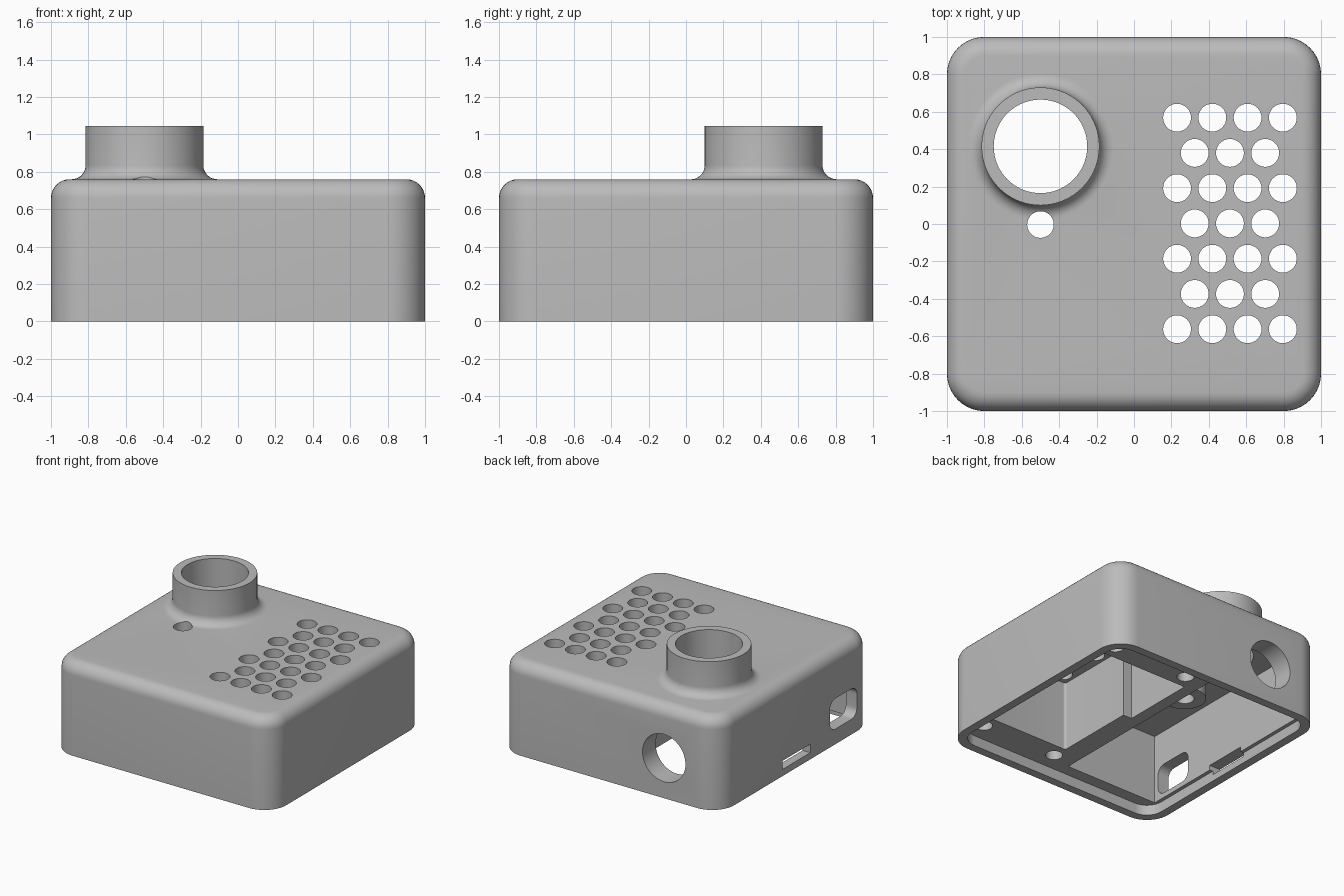
import bpy, bmesh, math
from mathutils import Matrix

if "Cube" in bpy.data.objects:
    bpy.data.objects.remove(bpy.data.objects["Cube"], do_unlink=True)

grey = bpy.data.materials.new("plain grey")
grey.use_nodes = True
grey.diffuse_color = (0.5, 0.5, 0.5, 1)
grey.node_tree.nodes["Principled BSDF"].inputs["Base Color"].default_value = (0.5, 0.5, 0.5, 1)


def make(name, bm):
    bmesh.ops.recalc_face_normals(bm, faces=bm.faces)
    mesh = bpy.data.meshes.new(name)
    bm.to_mesh(mesh)
    bm.free()
    mesh.materials.append(grey)
    obj = bpy.data.objects.new(name, mesh)
    bpy.context.collection.objects.link(obj)
    return obj


def box(name, lo, hi, radius=0, axis=2, top_radius=0):
    """Box between two corners, with edges along one axis and the top rim rounded."""
    bm = bmesh.new()
    bmesh.ops.create_cube(bm, size=1)
    for v in bm.verts:
        v.co = [a + (c + 0.5) * (b - a) for a, b, c in zip(lo, hi, v.co)]
    if radius:
        edges = [e for e in bm.edges
                 if abs((e.verts[0].co - e.verts[1].co).normalized()[axis]) > 0.9]
        bmesh.ops.bevel(bm, geom=edges, offset=radius, segments=10, profile=0.5, affect='EDGES')
    if top_radius:
        rim = [e for e in bm.edges if all(v.co.z > hi[2] - 1e-4 for v in e.verts)]
        bmesh.ops.bevel(bm, geom=rim, offset=top_radius, segments=8, profile=0.5, affect='EDGES')
    return make(name, bm)


def cylinder(name, centre, radius, depth, axis='Z', sides=48):
    bm = bmesh.new()
    turn = Matrix.Rotation(math.pi / 2, 4, 'X') if axis == 'Y' else Matrix()
    bmesh.ops.create_cone(bm, cap_ends=True, segments=sides, radius1=radius, radius2=radius,
                          depth=depth, matrix=Matrix.Translation(centre) @ turn)
    return make(name, bm)


def lathe(name, centre, profile, sides=72):
    """Closed solid turned from (radius, height) points."""
    bm = bmesh.new()
    rings = [[bm.verts.new((centre[0] + r * math.cos(2 * math.pi * i / sides),
                            centre[1] + r * math.sin(2 * math.pi * i / sides), z))
              for i in range(sides)] for r, z in profile]
    for a, b in zip(rings, rings[1:]):
        for i in range(sides):
            j = (i + 1) % sides
            bm.faces.new((a[i], a[j], b[j], b[i]))
    bm.faces.new(rings[0])
    bm.faces.new(rings[-1])
    return make(name, bm)


def combine(target, tool, operation='DIFFERENCE'):
    mod = target.modifiers.new(tool.name, 'BOOLEAN')
    mod.operation, mod.solver, mod.object = operation, 'EXACT', tool
    bpy.context.view_layer.objects.active = target
    bpy.ops.object.modifier_apply(modifier=mod.name)
    bpy.data.objects.remove(tool, do_unlink=True)


# Main shell
TOP, CEILING, LEDGE = 0.76, 0.66, 0.085
case = box("case_shell", (-1, -1, 0), (1, 1, TOP), 0.2, 2, 0.1)

# Round collar with a fillet at its foot
FILLET, COLLAR = 0.075, 0.315
foot = [(COLLAR + FILLET * (1 - math.sin(a)), TOP + FILLET * (1 - math.cos(a)))
        for a in (math.pi / 2 * i / 8 for i in range(9))]
combine(case, lathe("collar", (-0.5, 0.415),
                    [(COLLAR + FILLET, TOP - 0.03)] + foot + [(COLLAR, 1.045)]), 'UNION')

# Lid recess and the two inner compartments
combine(case, box("lid_recess", (-0.93, -0.93, -0.1), (0.93, 0.93, LEDGE), 0.14))
combine(case, box("main_bay", (-0.9, -0.83, 0), (-0.05, 0.83, CEILING)))
combine(case, box("speaker_bay", (0.13, -0.65, 0), (0.9, 0.65, CEILING), 0.02))
combine(case, box("speaker_bay_step", (0.05, 0.03, 0), (0.3, 0.65, CEILING)))

# Button sleeve hanging from the ceiling
combine(case, cylinder("button_sleeve", (-0.5, 0, 0.59), 0.16, 0.23), 'UNION')

# Bore and button hole
combine(case, cylinder("collar_bore", (-0.5, 0.415, 0.85), 0.25, 0.6, sides=72))
combine(case, cylinder("button_hole", (-0.5, -0.003, 0.65), 0.071, 0.5))

# Blind screw holes
for x in (0.14, 0.83):
    for y in (-0.77, 0.77):
        combine(case, cylinder("screw_hole", (x, y, 0.2), 0.065, 0.4, sides=32))

# Speaker grille in staggered rows
PITCH = 0.1885
for row in range(7):
    count = 4 - row % 2
    for col in range(count):
        x = 0.513 + (col - (count - 1) / 2) * PITCH
        y = 0.003 + (3 - row) * PITCH
        combine(case, cylinder("grille_hole", (x, y, 0.73), 0.0745, 0.2, sides=32))

# Openings in the back and side walls
combine(case, cylinder("back_port", (-0.5, 0.95, 0.33), 0.195, 0.3, 'Y'))
combine(case, box("side_window", (-1.1, -0.79, 0.125), (-0.85, -0.44, 0.375), 0.07, 0))
combine(case, box("side_slot", (-1.1, -0.185, 0.055), (-0.85, 0.175, 0.125)))

bpy.ops.object.select_all(action='DESELECT')
case.select_set(True)
bpy.context.view_layer.objects.active = case
bpy.ops.object.shade_smooth_by_angle(angle=math.radians(30))
